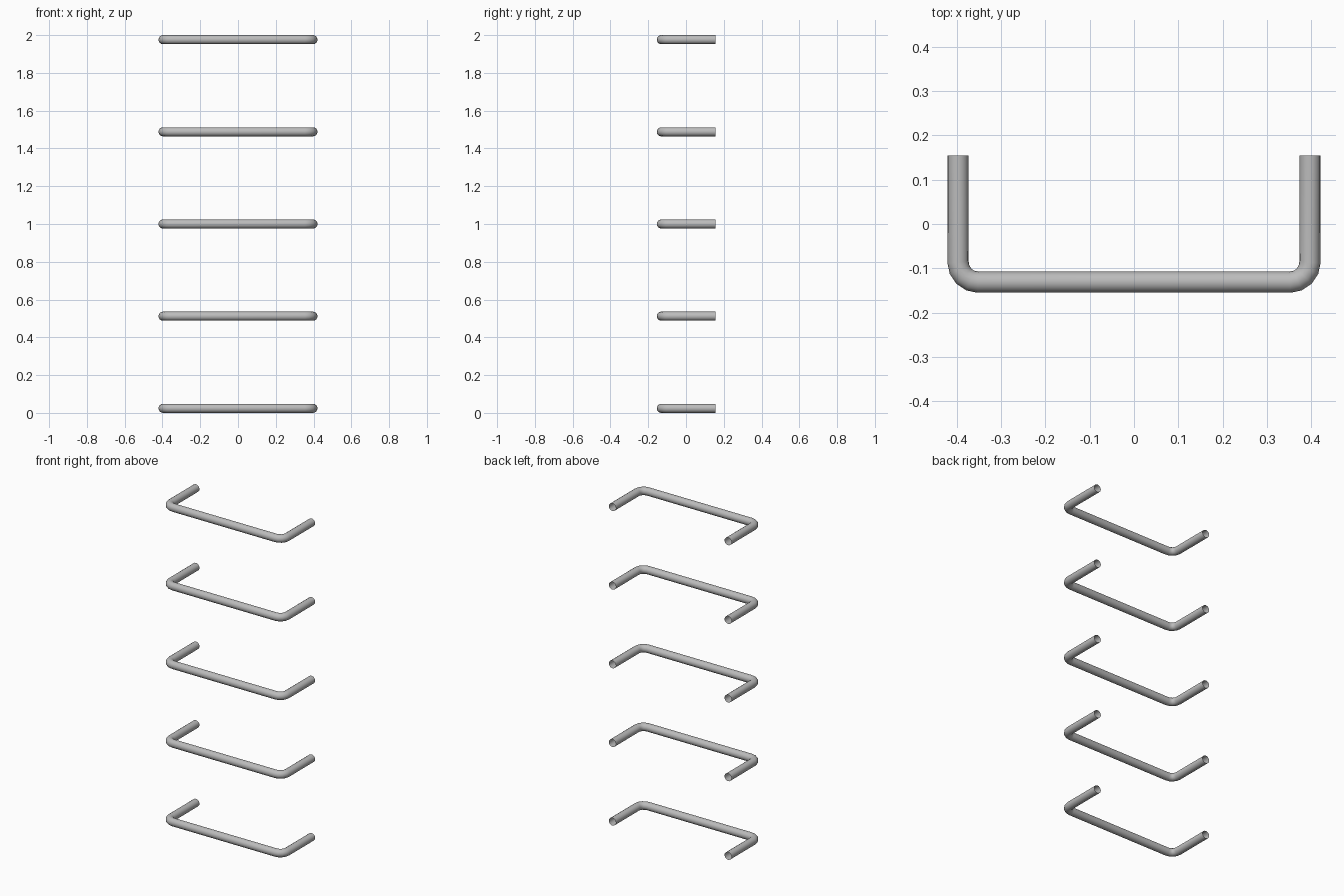
import bpy
from math import cos, sin, pi

cube = bpy.data.objects.get("Cube")
if cube:
    bpy.data.objects.remove(cube, do_unlink=True)

RADIUS = 0.024      # tube radius
HALF_W = 0.397      # centreline half width
FRONT, BACK = -0.131, 0.155
BEND = 0.045        # centreline bend radius
RUNGS, STEPS = 5, 4

steel = bpy.data.materials.new("grey steel")
steel.use_nodes = True
colour = (0.5, 0.5, 0.5, 1)
steel.diffuse_color = colour
steel.node_tree.nodes["Principled BSDF"].inputs["Base Color"].default_value = colour

# Right half of the U-shaped centreline, mirrored for the other half
half = [(HALF_W, BACK)]
for i in range(STEPS + 1):
    a = i / STEPS * pi / 2
    half.append((HALF_W - BEND + BEND * cos(a), FRONT + BEND - BEND * sin(a)))
path = half + [(-x, y) for x, y in reversed(half)]


def make_rung(name, z):
    """Sweep an open round tube along the path."""
    curve = bpy.data.curves.new(name, "CURVE")
    curve.dimensions = "3D"
    curve.bevel_depth = RADIUS
    curve.bevel_resolution = 6
    curve.use_fill_caps = False
    spline = curve.splines.new("POLY")
    spline.points.add(len(path) - 1)
    for point, (x, y) in zip(spline.points, path):
        point.co = (x, y, z, 1)
    rung = bpy.data.objects.new(name, curve)
    bpy.context.collection.objects.link(rung)
    curve.materials.append(steel)
    bpy.ops.object.select_all(action="DESELECT")
    rung.select_set(True)
    bpy.context.view_layer.objects.active = rung
    bpy.ops.object.convert(target="MESH")
    bpy.ops.object.shade_smooth_by_angle()


# Evenly spaced rungs from the ground to the top
spacing = (2 - 2 * RADIUS) / (RUNGS - 1)
for n in range(RUNGS):
    make_rung(f"rung_{n + 1}", RADIUS + n * spacing)
